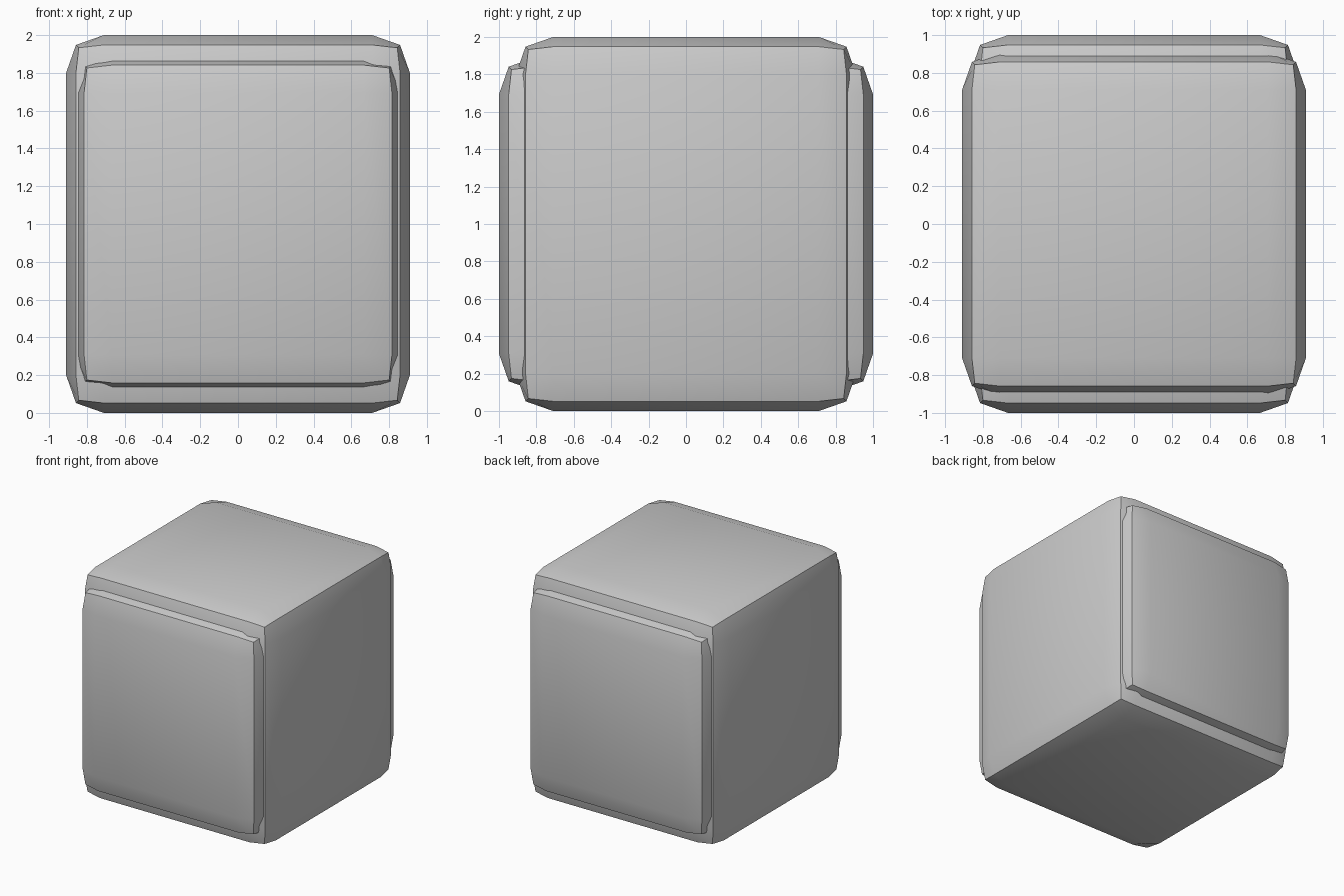
import bpy, bmesh, math
from mathutils import Vector

if "Cube" in bpy.data.objects:
    bpy.data.objects.remove(bpy.data.objects["Cube"])


def pillow_box(name, half, centre):
    """Box with a flat middle on every side that slopes off towards its edges."""
    bm = bmesh.new()
    bmesh.ops.create_cube(bm, size=2)
    bmesh.ops.subdivide_edges(bm, edges=bm.edges[:], cuts=2, use_grid_fill=True)
    for v in bm.verts:
        outer = [abs(c) > 0.9 for c in v.co]
        # face point: full size; edge point: pulled in a little; corner: a bit more
        inset = (0.0, 0.0, 0.052, 0.067)[sum(outer)]
        v.co = Vector([math.copysign(h - (inset if o else 0.2), c)
                       for h, o, c in zip(half, outer, v.co)])
    bmesh.ops.recalc_face_normals(bm, faces=bm.faces[:])
    mesh = bpy.data.meshes.new(name)
    bm.to_mesh(mesh)
    bm.free()
    ob = bpy.data.objects.new(name, mesh)
    ob.location = centre
    bpy.context.collection.objects.link(ob)
    bpy.ops.object.select_all(action='DESELECT')
    bpy.context.view_layer.objects.active = ob
    ob.select_set(True)
    bpy.ops.object.shade_smooth_by_angle(angle=math.radians(35))
    return ob


# Main body
pillow_box("body", (0.91, 0.91, 1.0), (0, 0, 1))
# Inner block that shows as raised panels at front and back
pillow_box("front_back_panels", (0.867, 1.0, 0.893), (0, 0, 1))
